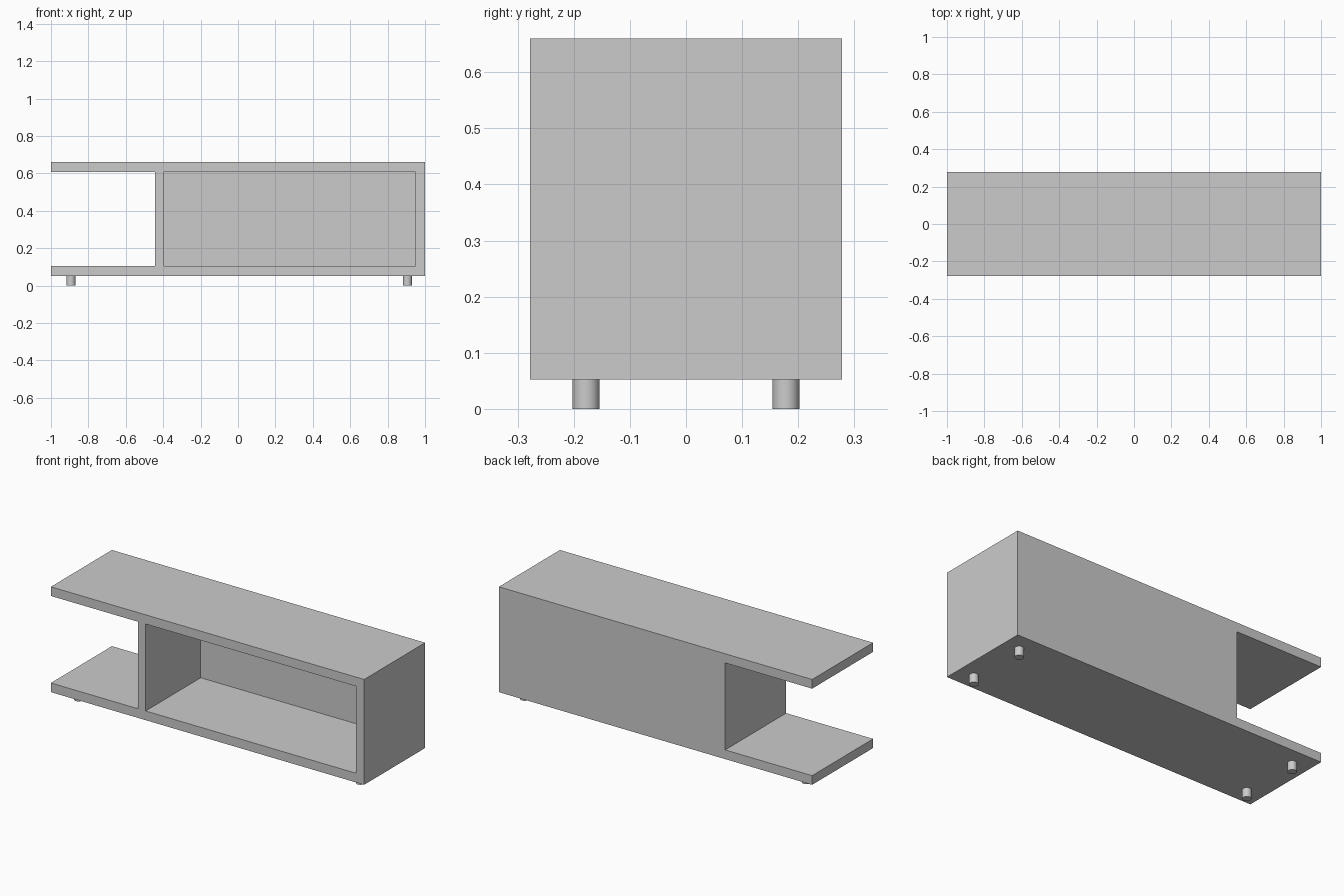
import bpy
import bmesh
import math

cube = bpy.data.objects.get("Cube")
if cube:
    bpy.data.objects.remove(cube, do_unlink=True)

grey = bpy.data.materials.new("plain grey")
grey.use_nodes = True
colour = (0.6, 0.6, 0.6, 1)
grey.diffuse_color = colour
grey.node_tree.nodes["Principled BSDF"].inputs["Base Color"].default_value = colour

# Main dimensions
HALF_W, HALF_D = 1.0, 0.278
BASE, TOP = 0.052, 0.66
FLOOR, CEILING = 0.105, 0.607
DIVIDER_L, DIVIDER_R, SIDE = -0.445, -0.395, 0.948
BACK = 0.224


def extruded(name, outline, y0, y1):
    """Extrude an x-z outline from y0 to y1."""
    bm = bmesh.new()
    face = bm.faces.new([bm.verts.new((x, y0, z)) for x, z in outline])
    new = bmesh.ops.extrude_face_region(bm, geom=[face])["geom"]
    verts = [g for g in new if isinstance(g, bmesh.types.BMVert)]
    bmesh.ops.translate(bm, vec=(0, y1 - y0, 0), verts=verts)
    bmesh.ops.recalc_face_normals(bm, faces=bm.faces)
    mesh = bpy.data.meshes.new(name)
    bm.to_mesh(mesh)
    bm.free()
    mesh.materials.append(grey)
    obj = bpy.data.objects.new(name, mesh)
    bpy.context.collection.objects.link(obj)
    return obj


# Cabinet body, with the shelf bay open at one end
body = extruded("cabinet_body", [
    (-HALF_W, BASE), (HALF_W, BASE), (HALF_W, TOP), (-HALF_W, TOP),
    (-HALF_W, CEILING), (DIVIDER_L, CEILING),
    (DIVIDER_L, FLOOR), (-HALF_W, FLOOR)], -HALF_D, HALF_D)

# Front compartment, closed by the back panel
cutter = extruded("compartment_cutter", [
    (DIVIDER_R, FLOOR), (SIDE, FLOOR), (SIDE, CEILING), (DIVIDER_R, CEILING)],
    -HALF_D - 0.1, BACK)
cutter.hide_render = True
cut = body.modifiers.new("compartment", 'BOOLEAN')
cut.operation = 'DIFFERENCE'
cut.solver = 'EXACT'
cut.object = cutter
bpy.context.view_layer.objects.active = body
bpy.ops.object.modifier_apply(modifier=cut.name)
bpy.data.objects.remove(cutter, do_unlink=True)

# Round feet
for side, x in (("right", -0.893), ("left", 0.906)):
    for end, y in (("front", -0.178), ("back", 0.178)):
        bpy.ops.mesh.primitive_cylinder_add(
            vertices=32, radius=0.024, depth=BASE, location=(x, y, BASE / 2))
        foot = bpy.context.object
        foot.name = f"{end}_{side}_foot"
        foot.data.materials.append(grey)
        bpy.ops.object.shade_smooth_by_angle(angle=math.radians(40))
